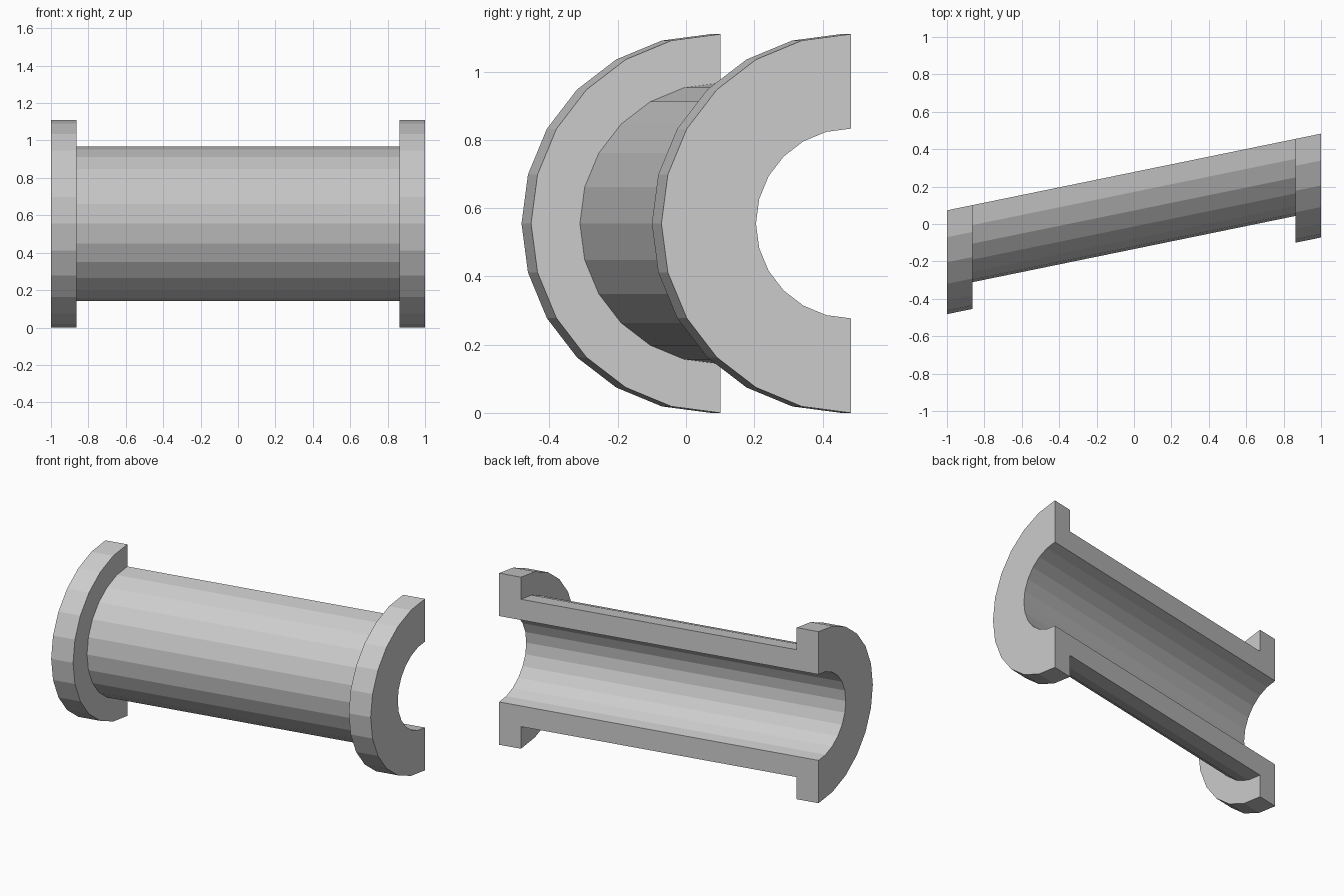
import bpy, bmesh
from math import sin, cos, pi

if "Cube" in bpy.data.objects:
    bpy.data.objects.remove(bpy.data.objects["Cube"])

R_FLANGE, R_TUBE, R_BORE = 0.555, 0.412, 0.278
X_END, X_STEP = 1.0, 0.863
STEPS = 12                      # half of a 24-sided circle
Y_MID, SLOPE = 0.278, 0.205     # slanted axis: y = Y_MID + SLOPE * x

# closed wall profile (x, radius), one half then mirrored
half = [(-X_END, R_BORE), (-X_END, R_FLANGE), (-X_STEP, R_FLANGE), (-X_STEP, R_TUBE)]
profile = half + [(-x, r) for x, r in reversed(half)]

bm = bmesh.new()

# sweep the profile through half a turn along the sheared axis
rings = []
for i in range(STEPS + 1):
    a = pi * i / STEPS
    rings.append([bm.verts.new((x, Y_MID + SLOPE * x - r * sin(a), R_FLANGE + r * cos(a)))
                  for x, r in profile])
n = len(profile)
for a, b in zip(rings, rings[1:]):
    for j in range(n):
        k = (j + 1) % n
        bm.faces.new((a[j], a[k], b[k], b[j]))

# flat cut faces
bm.faces.new(rings[0])
bm.faces.new(rings[-1][::-1])
bmesh.ops.recalc_face_normals(bm, faces=bm.faces)

mesh = bpy.data.meshes.new("flanged_half_pipe")
bm.to_mesh(mesh)
bm.free()
bpy.context.collection.objects.link(bpy.data.objects.new("flanged_half_pipe", mesh))
